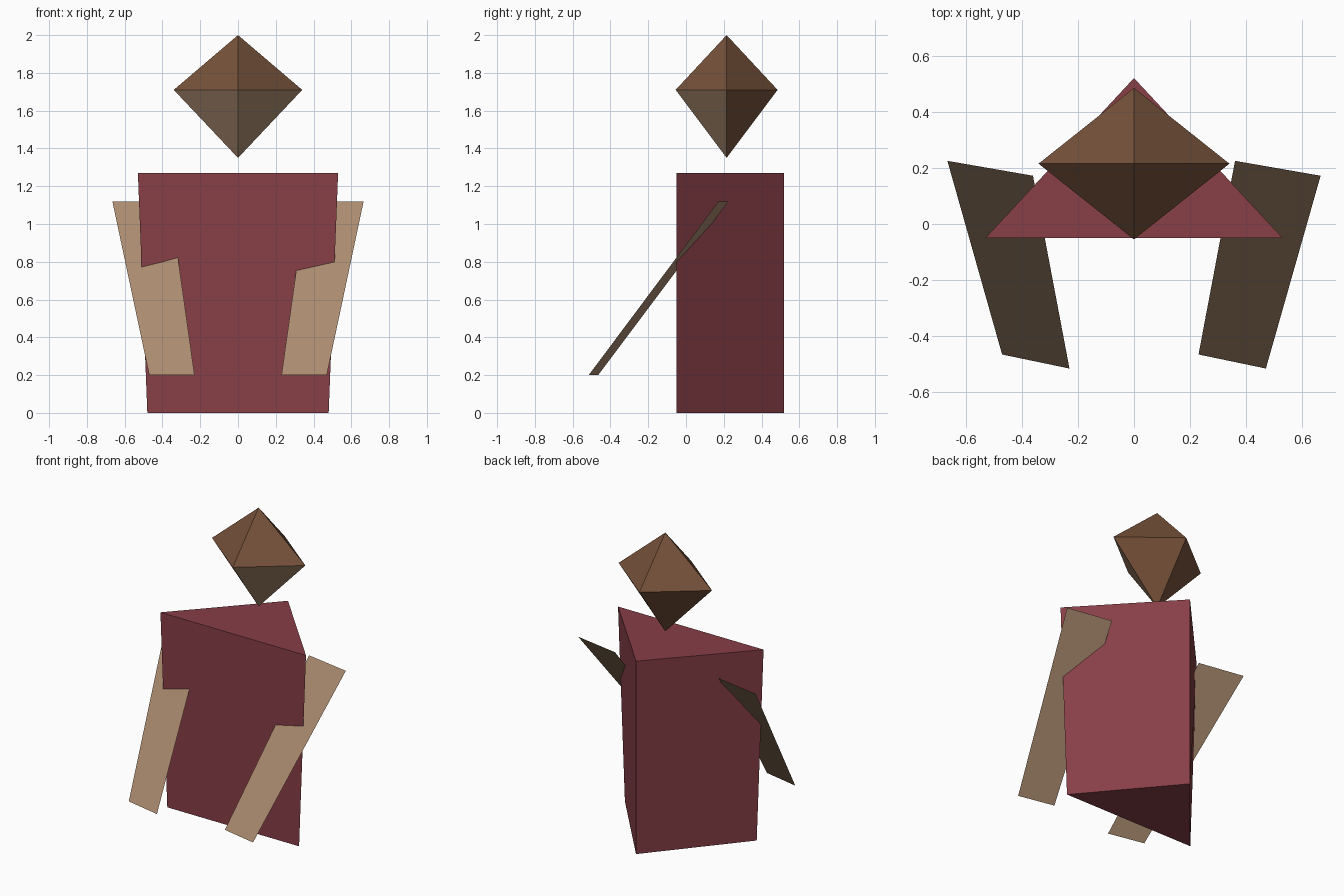
import bpy

if "Cube" in bpy.data.objects:
    bpy.data.objects.remove(bpy.data.objects["Cube"])


def material(name, rgb):
    mat = bpy.data.materials.new(name)
    mat.diffuse_color = (*rgb, 1.0)
    mat.use_nodes = True
    mat.node_tree.nodes["Principled BSDF"].inputs["Base Color"].default_value = mat.diffuse_color
    return mat


cloth = material("dark_red_cloth", (0.242, 0.050, 0.063))
skin = material("tan_skin", (0.402, 0.258, 0.159))
hair = material("brown_hair", (0.178, 0.082, 0.041))


def build(name, verts, faces, mats):
    mesh = bpy.data.meshes.new(name)
    mesh.from_pydata(verts, [], faces)
    for mat in mats:
        mesh.materials.append(mat)
    mesh.update()
    obj = bpy.data.objects.new(name, mesh)
    bpy.context.collection.objects.link(obj)
    return obj


# Torso: triangular prism, slightly wider at the shoulders
torso = [(x, y, z) for z, w in ((0.0, 0.48), (1.27, 0.53))
         for x, y in ((-w, -0.05), (w, -0.05), (0.0, 0.52))]
sides = [(i, (i + 1) % 3, (i + 1) % 3 + 3, i + 3) for i in range(3)]
build("torso", torso, sides + [(2, 1, 0), (3, 4, 5)], [cloth])

# Head: eight-sided diamond, hair everywhere except the lower front faces
cy, cz = 0.215, 1.71
ring = [(0.34, cy, cz), (0.0, cy + 0.27, cz), (-0.34, cy, cz), (0.0, cy - 0.27, cz)]
faces = []
for i in range(4):
    j = (i + 1) % 4
    faces += [(i, j, 4), (j, i, 5)]
head = build("head", ring + [(0.0, cy, 2.0), (0.0, cy, 1.35)], faces, [hair, skin])
for face in head.data.polygons:
    if face.normal.z < 0 and face.normal.y < 0:
        face.material_index = 1

# Arms: flat tapered sheets reaching forward and down, both twisted the same way
for name, top, bottom in (("left_arm", (-0.665, -0.36), (-0.47, -0.23)),
                          ("right_arm", (0.36, 0.665), (0.23, 0.47))):
    build(name, [(bottom[0], -0.465, 0.2), (bottom[1], -0.515, 0.2),
                 (top[1], 0.172, 1.12), (top[0], 0.225, 1.12)],
          [(0, 1, 2, 3)], [skin])
